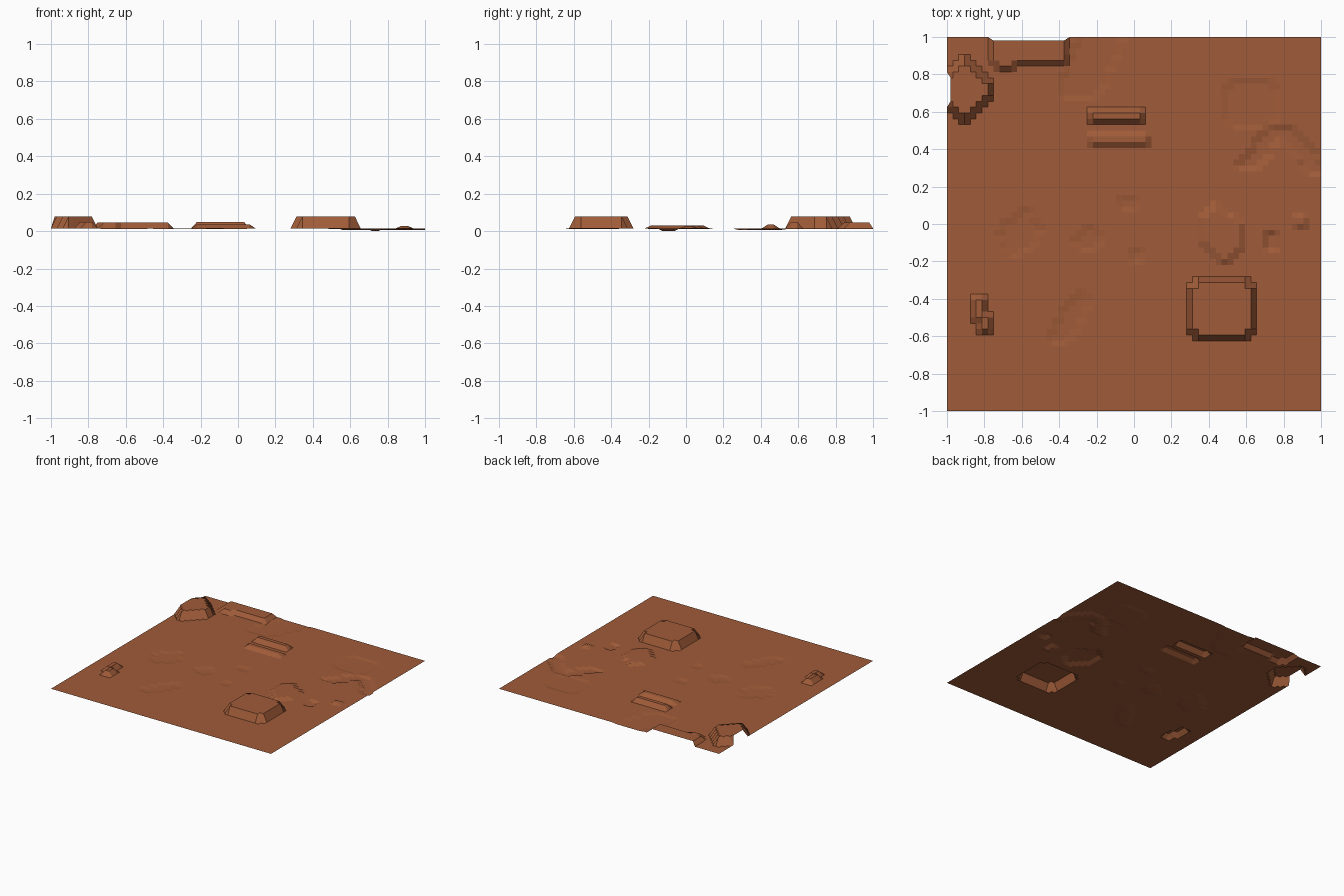
import bpy, bmesh

if "Cube" in bpy.data.objects:
    bpy.data.objects.remove(bpy.data.objects["Cube"])

N = 64                 # cells per side
STEP = 2 / N
BASE = 0.015
HOLLOW = 0.010
TALL = 0.078
level = {}


def stamp(z, x0, x1, y0, y1, cut=0.0, lean=0.0):
    """Set a flat level inside a box with cut corners that leans sideways along y."""
    cx, cy, hx, hy = (x0 + x1) / 2, (y0 + y1) / 2, (x1 - x0) / 2, (y1 - y0) / 2
    for j in range(N + 1):
        for i in range(N + 1):
            x, y = -1 + i * STEP, -1 + j * STEP
            dy = abs(y - cy)
            dx = abs(x - cx - lean * (y - cy))
            if dx <= hx and dy <= hy and dx + dy <= hx + hy - cut:
                level[i, j] = z


# shallow hollows
stamp(HOLLOW, .49, .76, .51, .78, .06)
stamp(HOLLOW, -.34, -.1, .67, 1.1, .05, .4)
stamp(HOLLOW, -.72, -.5, -.18, .08, .1, .2)
stamp(HOLLOW, -.32, -.16, -.15, -.02, .06)
stamp(HOLLOW, -.41, -.28, -.66, -.37, .06, .5)
stamp(HOLLOW, -.08, 0, .09, .15)
stamp(HOLLOW, 0, .06, -.19, -.14)
stamp(0, .71, .77, -.15, -.05)

# chevron channel
stamp(.005, .64, .76, .31, .53, 0, .8)
stamp(.005, .83, .95, .27, .53, 0, -.85)

# low rises
stamp(.03, .36, .58, -.21, .1, .1, -.2)
stamp(.028, .87, .92, 0, .04)

# twin ridges
stamp(.05, -.23, .04, .555, .61)
stamp(.036, -.23, .07, .43, .48)

# back edge terrace, two steps
stamp(.045, -.76, -.6, .84, 1.1, .03)
stamp(.045, -.6, -.36, .87, 1.1)

# corner mesa, front mesa, small left ridge
stamp(TALL, -1.02, -.78, .56, .88, .1)
stamp(TALL, .3, .64, -.6, -.31, .04)
stamp(.05, -.85, -.78, -.6, -.39, .03, -.2)

# desert ground sheet with stepped levels
bm = bmesh.new()
grid = []
for j in range(N + 1):
    row = []
    for i in range(N + 1):
        x, y = -1 + i * STEP, -1 + j * STEP
        z = level.get((i, j), BASE)
        if z > .04:                # raised rim leans inward at the border
            x, y = max(x, -.98), min(y, .98)
        row.append(bm.verts.new((x, y, z)))
    grid.append(row)
for j in range(N):
    for i in range(N):
        bm.faces.new((grid[j][i], grid[j][i + 1], grid[j + 1][i + 1], grid[j + 1][i]))

mesh = bpy.data.meshes.new("desert_ground")
bm.to_mesh(mesh)
bm.free()
ground = bpy.data.objects.new("desert_ground", mesh)
bpy.context.collection.objects.link(ground)

mat = bpy.data.materials.new("red brown earth")
mat.diffuse_color = (0.35, 0.105, 0.04, 1)
mat.use_nodes = True
mat.node_tree.nodes["Principled BSDF"].inputs["Base Color"].default_value = mat.diffuse_color
mesh.materials.append(mat)
